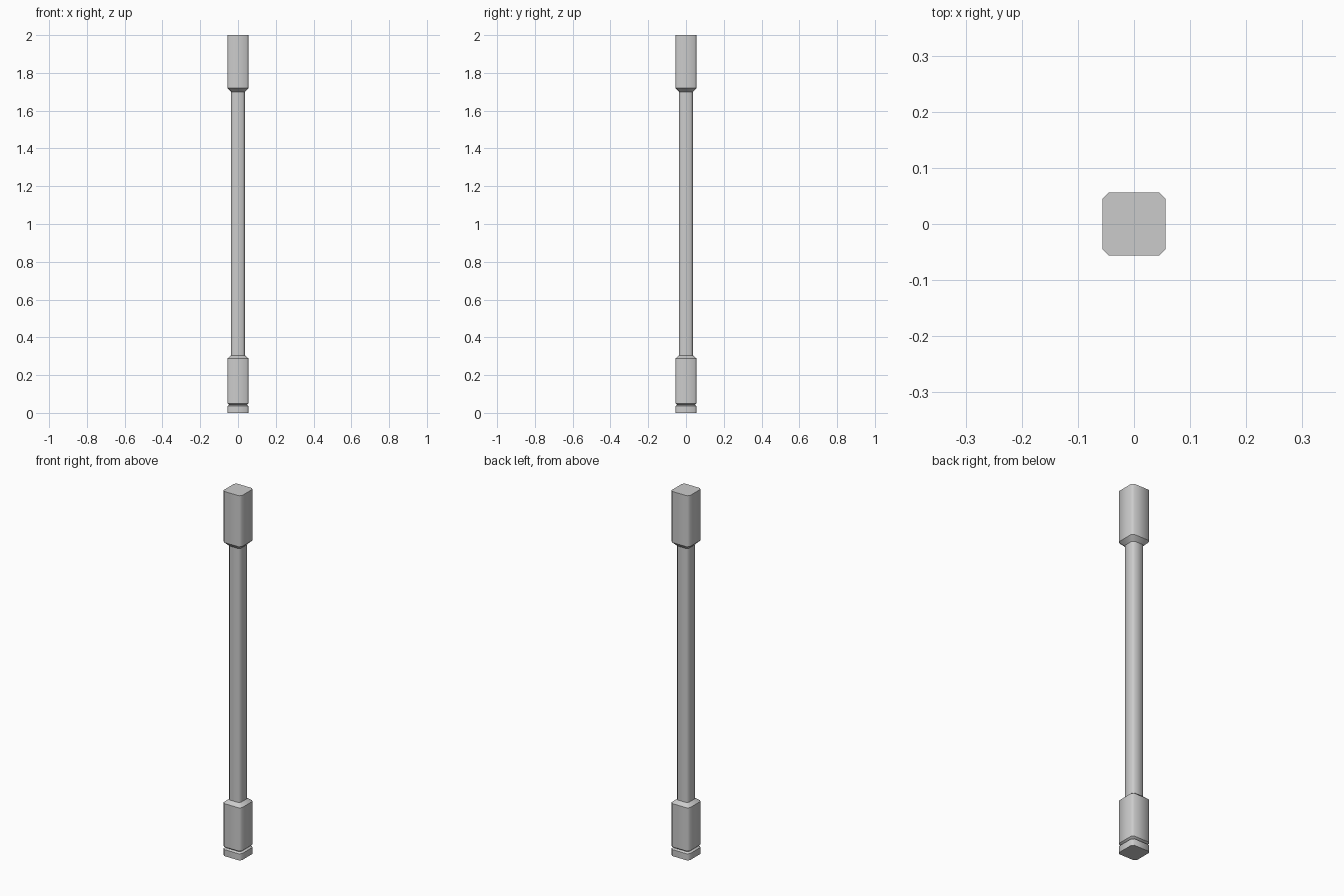
import bpy, bmesh

if "Cube" in bpy.data.objects:
    bpy.data.objects.remove(bpy.data.objects["Cube"])

CHAMFER = 0.011


def ring(bm, half, z):
    # Square cross-section with chamfered corners
    h, c = half, half - CHAMFER
    pts = [(h, -c), (h, c), (c, h), (-c, h), (-h, c), (-h, -c), (-c, -h), (c, -h)]
    return [bm.verts.new((x, y, z)) for x, y in pts]


def post(name, profile):
    # Skin chamfered-square rings along a (half width, height) profile
    bm = bmesh.new()
    rings = [ring(bm, h, z) for h, z in profile]
    for a, b in zip(rings, rings[1:]):
        for i in range(8):
            j = (i + 1) % 8
            bm.faces.new((a[i], a[j], b[j], b[i])).smooth = True
    bm.faces.new(rings[0][::-1])
    bm.faces.new(rings[-1])
    # Crisp horizontal edges, soft vertical corners
    for e in bm.edges:
        if abs(e.verts[0].co.z - e.verts[1].co.z) < 1e-5:
            e.smooth = False
    mesh = bpy.data.meshes.new(name)
    bm.to_mesh(mesh)
    bm.free()
    obj = bpy.data.objects.new(name, mesh)
    bpy.context.collection.objects.link(obj)
    return obj


# Foot, notch, lower block, shaft and upper block in one continuous post
post("fence_post", [
    (0.056, 0.0), (0.056, 0.036),       # foot
    (0.047, 0.043), (0.056, 0.051),     # V notch
    (0.056, 0.288), (0.036, 0.305),     # lower block and its shoulder
    (0.036, 1.698), (0.056, 1.72),      # shaft and upper flare
    (0.056, 2.0),                       # upper block
])
